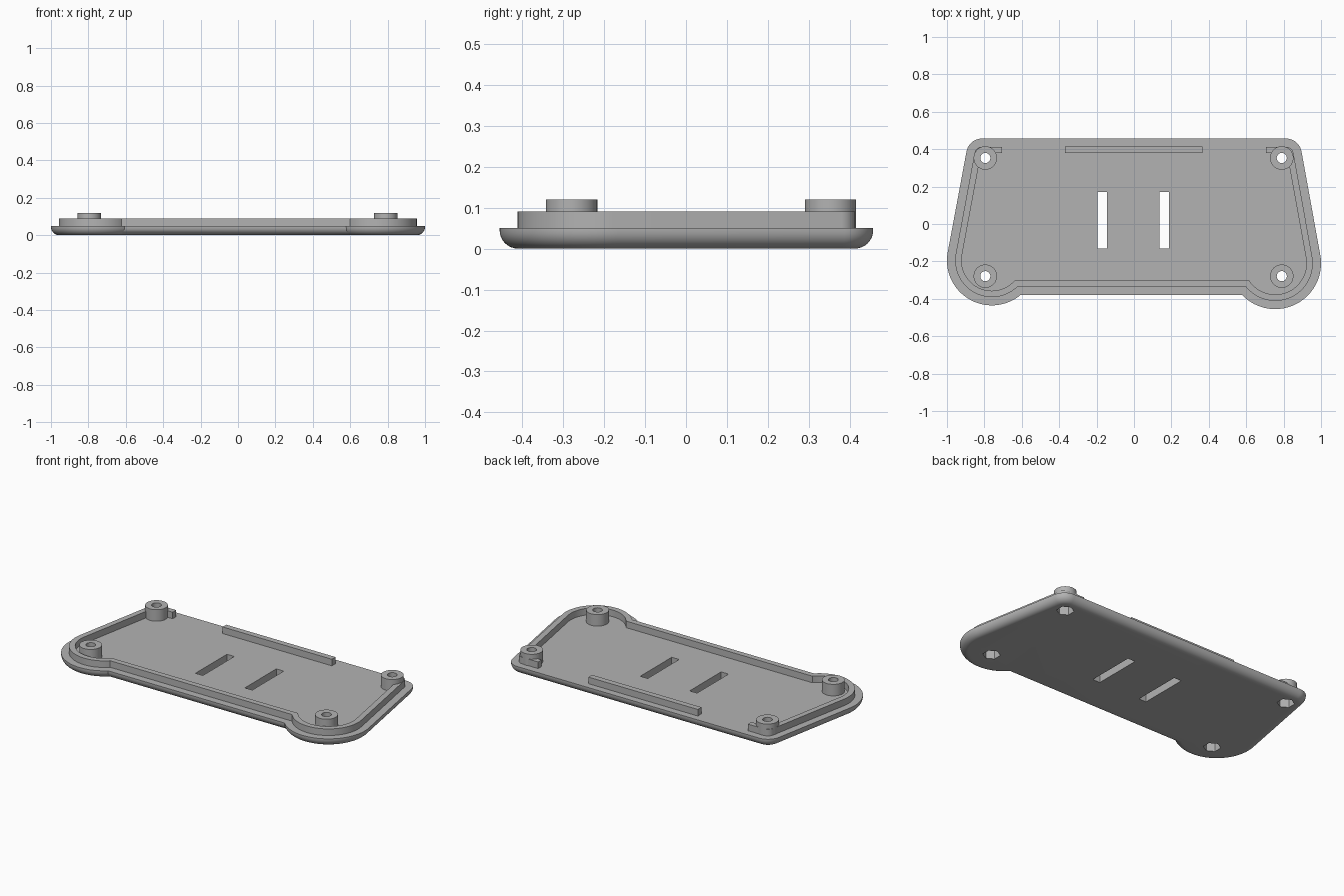
import bpy
import bmesh
from math import acos, asin, atan2, cos, sin, hypot, pi, radians

cube = bpy.data.objects.get("Cube")
if cube:
    bpy.data.objects.remove(cube, do_unlink=True)

GREY = (0.45, 0.45, 0.45, 1.0)
mat = bpy.data.materials.new("plain grey")
mat.use_nodes = True
mat.diffuse_color = GREY
mat.node_tree.nodes["Principled BSDF"].inputs["Base Color"].default_value = GREY

FLOOR, WALL_TOP, BOSS_TOP = 0.05, 0.09, 0.12
BACK, FRONT = 0.457, -0.38
CORNER_R = 0.085
SCREWS = [(x, y) for x in (-0.795, 0.79) for y in (0.353, -0.279)]


def make(name, bm):
    bmesh.ops.recalc_face_normals(bm, faces=bm.faces)
    mesh = bpy.data.meshes.new(name)
    bm.to_mesh(mesh)
    bm.free()
    obj = bpy.data.objects.new(name, mesh)
    bpy.context.collection.objects.link(obj)
    mesh.materials.append(mat)
    return obj


def half_outline(d, side):
    """One end of the outline inset by d, from the back edge round to the front."""
    lobe_x, lobe_y, lobe_r = (0.755, -0.21, 0.245) if side > 0 else (0.76, -0.195, 0.24)
    cx, cy = 0.812, BACK - CORNER_R
    dx, dy = lobe_x - cx, lobe_y - cy
    tangent = atan2(dy, dx) + acos((CORNER_R - lobe_r) / hypot(dx, dy))
    meet = -pi - asin((FRONT + d - lobe_y) / (lobe_r - d))
    pts = []
    for x, y, r, a, b, n in ((cx, cy, CORNER_R - d, pi / 2, tangent, 12),
                             (lobe_x, lobe_y, lobe_r - d, tangent, meet, 40)):
        for i in range(n + 1):
            t = a + (b - a) * i / n
            pts.append((side * (x + r * cos(t)), y + r * sin(t)))
    return pts


def outline(d):
    return half_outline(d, 1) + half_outline(d, -1)[::-1]


def loft(bm, loops):
    for a, b in zip(loops, loops[1:]):
        for i in range(len(a)):
            j = (i + 1) % len(a)
            bm.faces.new((a[i], a[j], b[j], b[i]))


def box(name, x0, x1, y0, y1, z0, z1):
    bm = bmesh.new()
    bmesh.ops.create_cube(bm, size=1)
    for v in bm.verts:
        v.co = ((x0 + x1) / 2 + v.co.x * (x1 - x0),
                (y0 + y1) / 2 + v.co.y * (y1 - y0),
                (z0 + z1) / 2 + v.co.z * (z1 - z0))
    return make(name, bm)


def cylinder(name, x, y, r, z0, z1, sides):
    bm = bmesh.new()
    bmesh.ops.create_cone(bm, cap_ends=True, segments=sides, radius1=r, radius2=r, depth=z1 - z0)
    bmesh.ops.translate(bm, verts=bm.verts, vec=(x, y, (z0 + z1) / 2))
    return make(name, bm)


def activate(obj):
    bpy.ops.object.select_all(action='DESELECT')
    obj.select_set(True)
    bpy.context.view_layer.objects.active = obj


def cut(obj, cutters):
    activate(obj)
    for c in cutters:
        mod = obj.modifiers.new("cut", 'BOOLEAN')
        mod.operation = 'DIFFERENCE'
        mod.solver = 'EXACT'
        mod.object = c
        bpy.ops.object.modifier_apply(modifier=mod.name)


# base plate with a rounded lower edge
bm = bmesh.new()
R, STEPS = 0.045, 8
layers = [(0.0, FLOOR)]
for k in range(STEPS + 1):
    t = pi / 2 * k / STEPS
    layers.append((R * (1 - cos(t)), R * (1 - sin(t))))
loops = [[bm.verts.new((x, y, z)) for x, y in outline(d)] for d, z in layers]
loft(bm, loops)
bm.faces.new(loops[0])
bm.faces.new(loops[-1])
plate = make("base_plate", bm)

# raised wall round the ends and front, with short returns at the back
bm = bmesh.new()
TAB = 0.705
rings = []
for d, z in ((0.044, FLOOR), (0.044, WALL_TOP), (0.078, WALL_TOP), (0.078, FLOOR)):
    path = [(TAB, BACK - d)] + outline(d) + [(-TAB, BACK - d)]
    rings.append([bm.verts.new((x, y, z)) for x, y in path])
for a, b in zip(rings, rings[1:] + rings[:1]):
    for i in range(len(a) - 1):
        bm.faces.new((a[i], a[i + 1], b[i + 1], b[i]))
for end in (0, -1):
    bm.faces.new([ring[end] for ring in rings])
wall = make("rim_wall", bm)

# central rail on the back edge
box("back_rail", -0.37, 0.365, 0.38, 0.415, FLOOR, WALL_TOP)

# screw bosses with holes and hexagonal nut pockets underneath
parts = [plate, wall]
cutters = []
for x, y in SCREWS:
    boss = cylinder("screw_boss", x, y, 0.0625, FLOOR, BOSS_TOP, 48)
    hole = cylinder("screw_hole_cutter", x, y, 0.027, -0.1, 0.2, 32)
    nut = cylinder("nut_pocket_cutter", x, y, 0.049, -0.1, 0.06, 6)
    cut(boss, [hole, nut])
    cut(plate, [hole, nut])
    cut(wall, [hole])
    parts.append(boss)
    cutters += [hole, nut]

# two strap slots through the plate
for x in (-0.17, 0.162):
    slot = box("slot_cutter", x - 0.025, x + 0.025, -0.13, 0.172, -0.1, 0.2)
    cut(plate, [slot])
    cutters.append(slot)

for c in cutters:
    bpy.data.objects.remove(c, do_unlink=True)
for obj in parts:
    activate(obj)
    bpy.ops.object.shade_smooth_by_angle(angle=radians(30))
